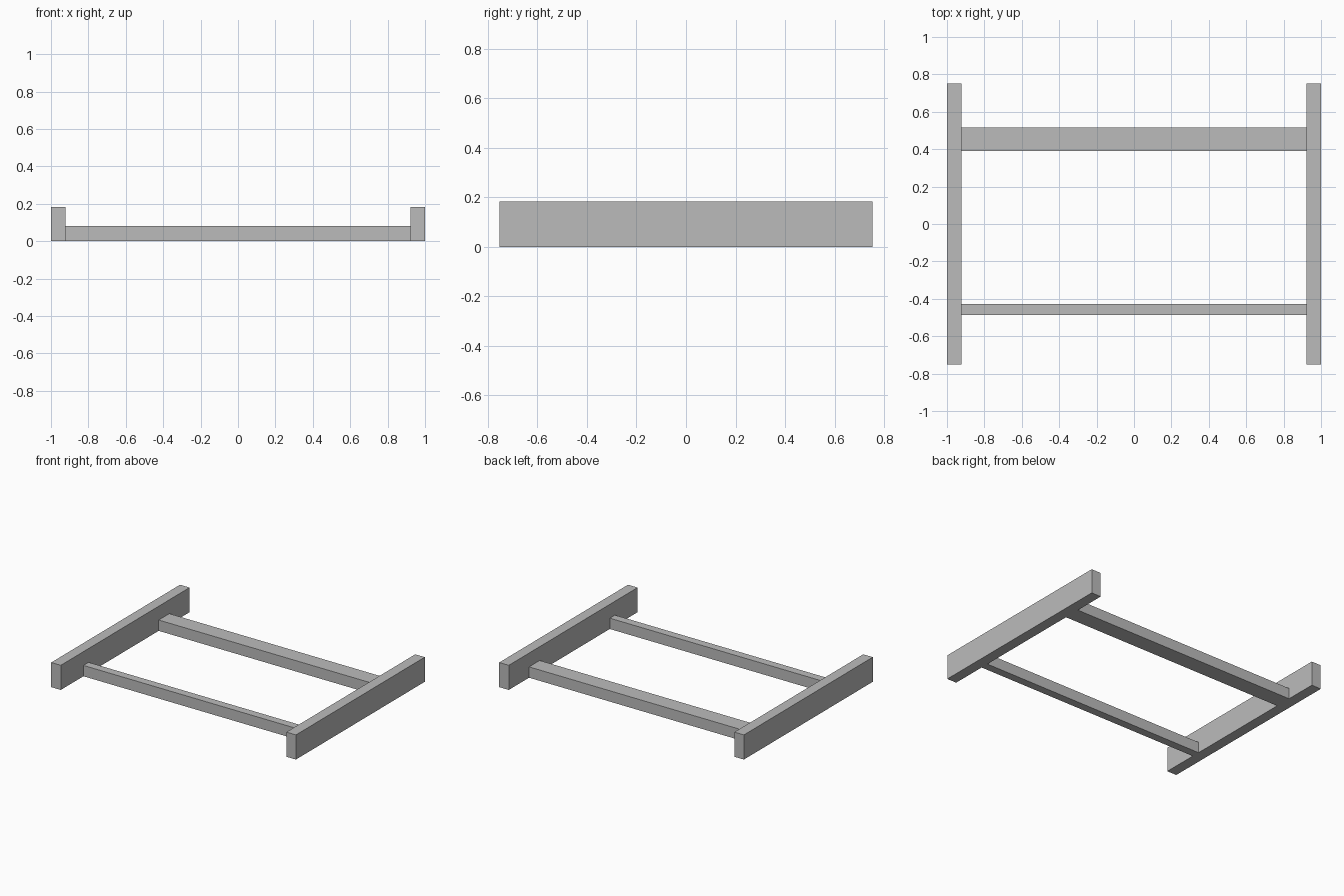
import bpy

cube = bpy.data.objects.get("Cube")
if cube:
    bpy.data.objects.remove(cube, do_unlink=True)

# Single plain grey
grey = bpy.data.materials.new("plain_grey")
grey.use_nodes = True
colour = (0.5, 0.5, 0.5, 1)
grey.diffuse_color = colour
grey.node_tree.nodes["Principled BSDF"].inputs["Base Color"].default_value = colour


def beam(name, x, y, z):
    """Box spanning the given (low, high) range on each axis."""
    spans = (x, y, z)
    bpy.ops.mesh.primitive_cube_add(size=1, location=[(a + b) / 2 for a, b in spans])
    ob = bpy.context.object
    ob.name = name
    ob.scale = [b - a for a, b in spans]
    bpy.ops.object.transform_apply(location=False, rotation=False, scale=True)
    ob.data.materials.append(grey)
    return ob


WIDTH, INNER, DEPTH = 1.0, 0.922, 0.752
RAIL_TOP, BAR_TOP = 0.182, 0.08

# Tall side rails
beam("left_rail", (INNER, WIDTH), (-DEPTH, DEPTH), (0, RAIL_TOP))
beam("right_rail", (-WIDTH, -INNER), (-DEPTH, DEPTH), (0, RAIL_TOP))

# Low crossbars between the rails
beam("front_crossbar", (-INNER, INNER), (-0.487, -0.427), (0, BAR_TOP))
beam("back_crossbar", (-INNER, INNER), (0.391, 0.515), (0, BAR_TOP))
